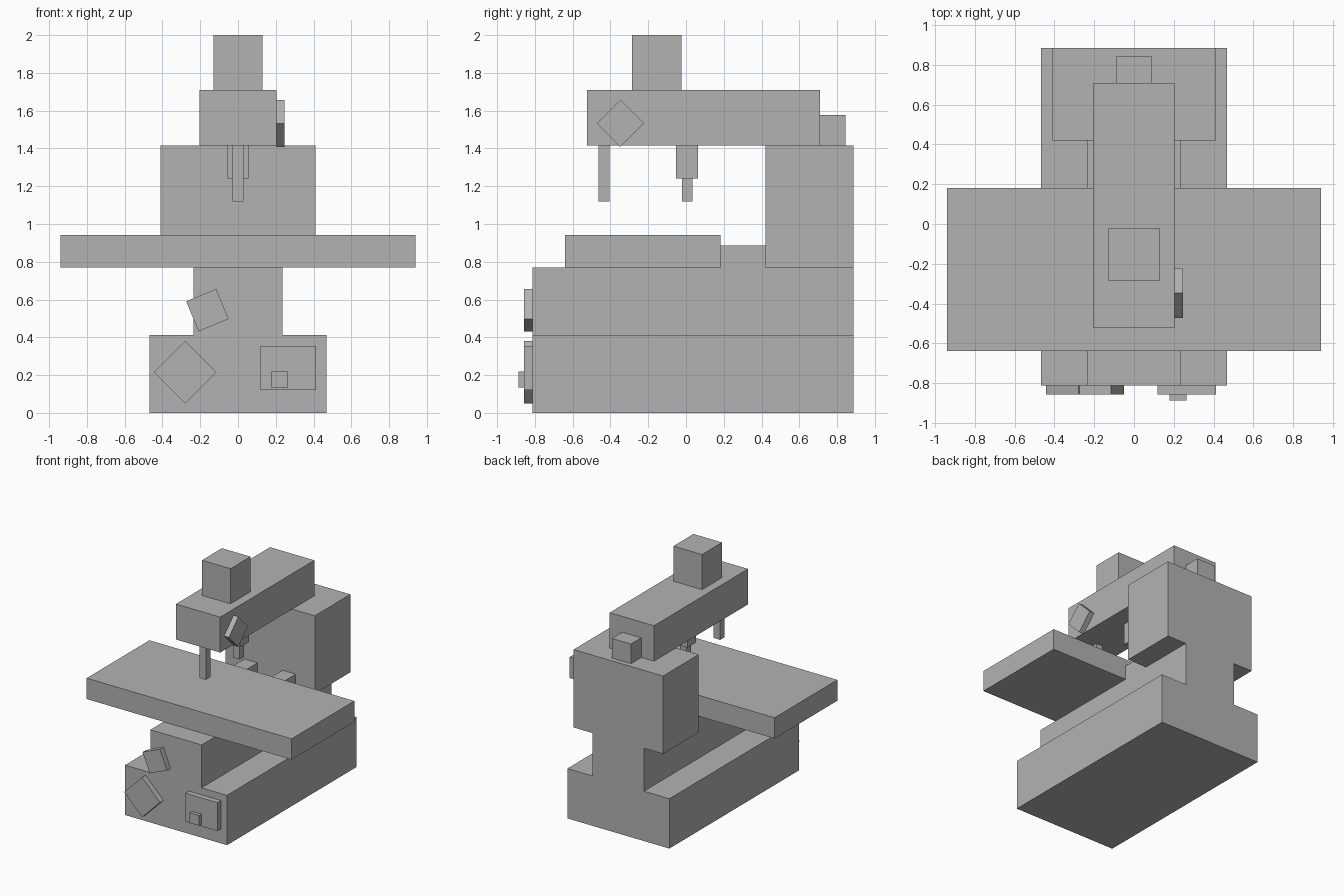
import bpy
import bmesh
from math import radians
from mathutils import Matrix, Vector

default = bpy.data.objects.get("Cube")
if default:
    bpy.data.objects.remove(default, do_unlink=True)

# One flat colour for the whole machine
GREY = (0.45, 0.45, 0.45, 1.0)
grey = bpy.data.materials.new("machine_grey")
grey.use_nodes = True
grey.diffuse_color = GREY
for node in grey.node_tree.nodes:
    if node.type == 'BSDF_PRINCIPLED':
        node.inputs["Base Color"].default_value = GREY


def add_object(name, bm):
    bmesh.ops.recalc_face_normals(bm, faces=bm.faces[:])
    mesh = bpy.data.meshes.new(name)
    bm.to_mesh(mesh)
    bm.free()
    mesh.materials.append(grey)
    obj = bpy.data.objects.new(name, mesh)
    bpy.context.scene.collection.objects.link(obj)
    return obj


def box(name, x, y, z, axis='Y', angle=0):
    """Box spanning the given ranges, turned about its own centre."""
    spans = (x, y, z)
    centre = Vector([(a + b) / 2 for a, b in spans])
    size = Vector([b - a for a, b in spans])
    bm = bmesh.new()
    bmesh.ops.create_cube(bm, size=1)
    bm.transform(Matrix.Diagonal(size).to_4x4())
    obj = add_object(name, bm)
    obj.location = centre
    obj.rotation_euler['XYZ'.index(axis)] = radians(angle)
    return obj


def around(c, half):
    return (c - half, c + half)


FRONT, BACK = -0.812, 0.886
DECK, HEAD_Z = 0.769, 1.415

# Stepped base: half profile mirrored and extruded front to back
half = [(0.468, 0), (0.468, 0.413), (0.235, 0.413), (0.235, DECK)]
profile = half + [(-x, z) for x, z in reversed(half)]
bm = bmesh.new()
face = bm.faces.new([bm.verts.new((x, FRONT, z)) for x, z in profile])
swept = bmesh.ops.extrude_face_region(bm, geom=[face])
bmesh.ops.translate(bm, vec=(0, BACK - FRONT, 0),
                    verts=[v for v in swept["geom"] if isinstance(v, bmesh.types.BMVert)])
add_object("stepped_base", bm)

# Column, work table and the slide rails behind it
box("column", around(0, 0.41), (0.42, BACK), (DECK, HEAD_Z))
box("work_table", around(0, 0.94), (-0.64, 0.182), (DECK, 0.942))
for side, sign in (("left", 1), ("right", -1)):
    box(side + "_slide_rail", around(sign * 0.175, 0.06), (0.18, 0.42), (DECK, 0.885))

# Overhead arm with its motors
box("overhead_arm", around(0, 0.203), (-0.523, 0.71), (HEAD_Z, 1.709))
box("top_motor", around(0, 0.131), (-0.285, -0.023), (1.709, 2.0))
box("rear_motor", around(0, 0.087), (0.71, 0.845), (HEAD_Z, 1.578))

# Tools hanging under the arm
box("front_probe", around(0, 0.03), (-0.464, -0.404), (1.12, HEAD_Z))
box("spindle", around(0, 0.056), (-0.052, 0.063), (1.24, HEAD_Z))
box("spindle_tip", around(0, 0.03), (-0.021, 0.034), (1.12, 1.24))

# Turned square knobs on the arm and base
box("arm_knob", (0.203, 0.247), around(-0.348, 0.0882), around(1.533, 0.0882), 'X', 45)
box("base_knob", around(-0.279, 0.1165), (-0.858, FRONT), around(0.215, 0.1165), 'Y', 45)
box("pedestal_knob", around(-0.162, 0.086), (-0.858, FRONT), around(0.544, 0.086), 'Y', -22.5)

# Control panel with button
box("control_panel", (0.118, 0.412), (-0.858, FRONT), (0.12, 0.355))
box("panel_button", (0.178, 0.264), (-0.887, -0.858), (0.135, 0.22))
